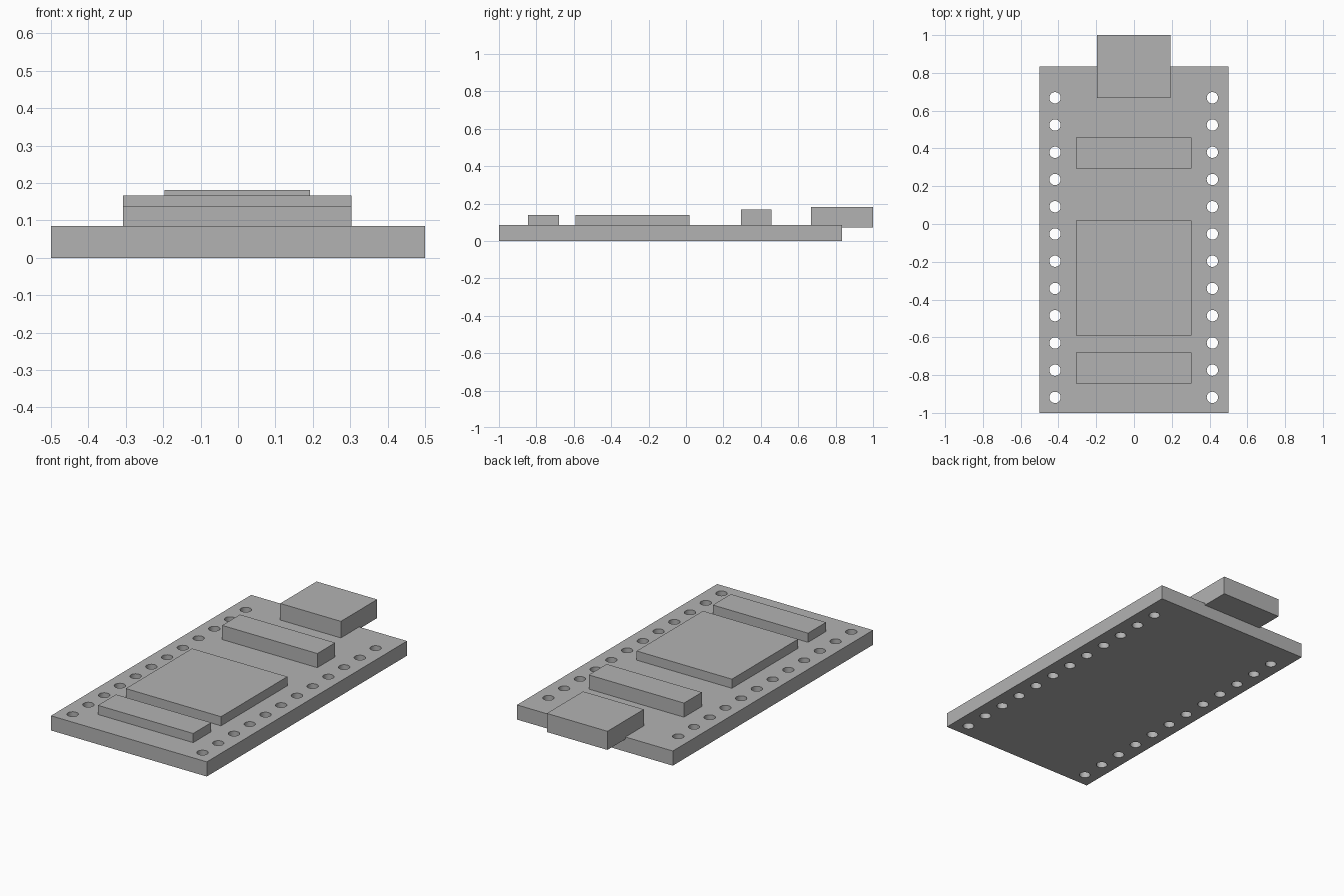
import bpy
import bmesh
from mathutils import Matrix

default = bpy.data.objects.get("Cube")
if default:
    bpy.data.objects.remove(default, do_unlink=True)

# Single grey finish
grey = bpy.data.materials.new("plain_grey")
grey.use_nodes = True
colour = (0.45, 0.45, 0.45, 1)
grey.diffuse_color = colour
grey.node_tree.nodes["Principled BSDF"].inputs["Base Color"].default_value = colour


def add_object(name, bm):
    mesh = bpy.data.meshes.new(name)
    bm.to_mesh(mesh)
    bm.free()
    mesh.materials.append(grey)
    obj = bpy.data.objects.new(name, mesh)
    bpy.context.collection.objects.link(obj)
    return obj


def box(name, x, y, z):
    """Box from (low, high) ranges on each axis."""
    bm = bmesh.new()
    bmesh.ops.create_cube(bm, size=1)
    ranges = (x, y, z)
    bmesh.ops.scale(bm, vec=[b - a for a, b in ranges], verts=bm.verts)
    bmesh.ops.translate(bm, vec=[(a + b) / 2 for a, b in ranges], verts=bm.verts)
    return add_object(name, bm)


BOARD_TOP = 0.085
CHIP_X = (-0.307, 0.304)

# Circuit board
board = box("circuit_board", (-0.5, 0.5), (-1, 0.835), (0, BOARD_TOP))

# Two rows of pin holes drilled through the board
bm = bmesh.new()
for x in (-0.418, 0.415):
    for i in range(12):
        y = -0.918 + i * 0.1442
        bmesh.ops.create_cone(bm, cap_ends=True, segments=32, radius1=0.03,
                              radius2=0.03, depth=0.4,
                              matrix=Matrix.Translation((x, y, BOARD_TOP / 2)))
drill = add_object("pin_hole_cutter", bm)
drill.hide_render = True
cut = board.modifiers.new("pin_holes", 'BOOLEAN')
cut.operation = 'DIFFERENCE'
cut.solver = 'EXACT'
cut.object = drill

bpy.ops.object.select_all(action='DESELECT')
board.select_set(True)
bpy.context.view_layer.objects.active = board
bpy.ops.object.modifier_apply(modifier=cut.name)
bpy.data.objects.remove(drill, do_unlink=True)
bpy.ops.object.shade_smooth_by_angle()

# Components on the upper face
box("main_chip", CHIP_X, (-0.59, 0.018), (BOARD_TOP, 0.138))
box("front_chip", CHIP_X, (-0.845, -0.68), (BOARD_TOP, 0.138))
box("rear_chip", CHIP_X, (0.293, 0.457), (BOARD_TOP, 0.167))

# Connector overhanging the rear edge, slightly sunk into the board
box("rear_connector", (-0.196, 0.193), (0.667, 1), (0.073, 0.181))
